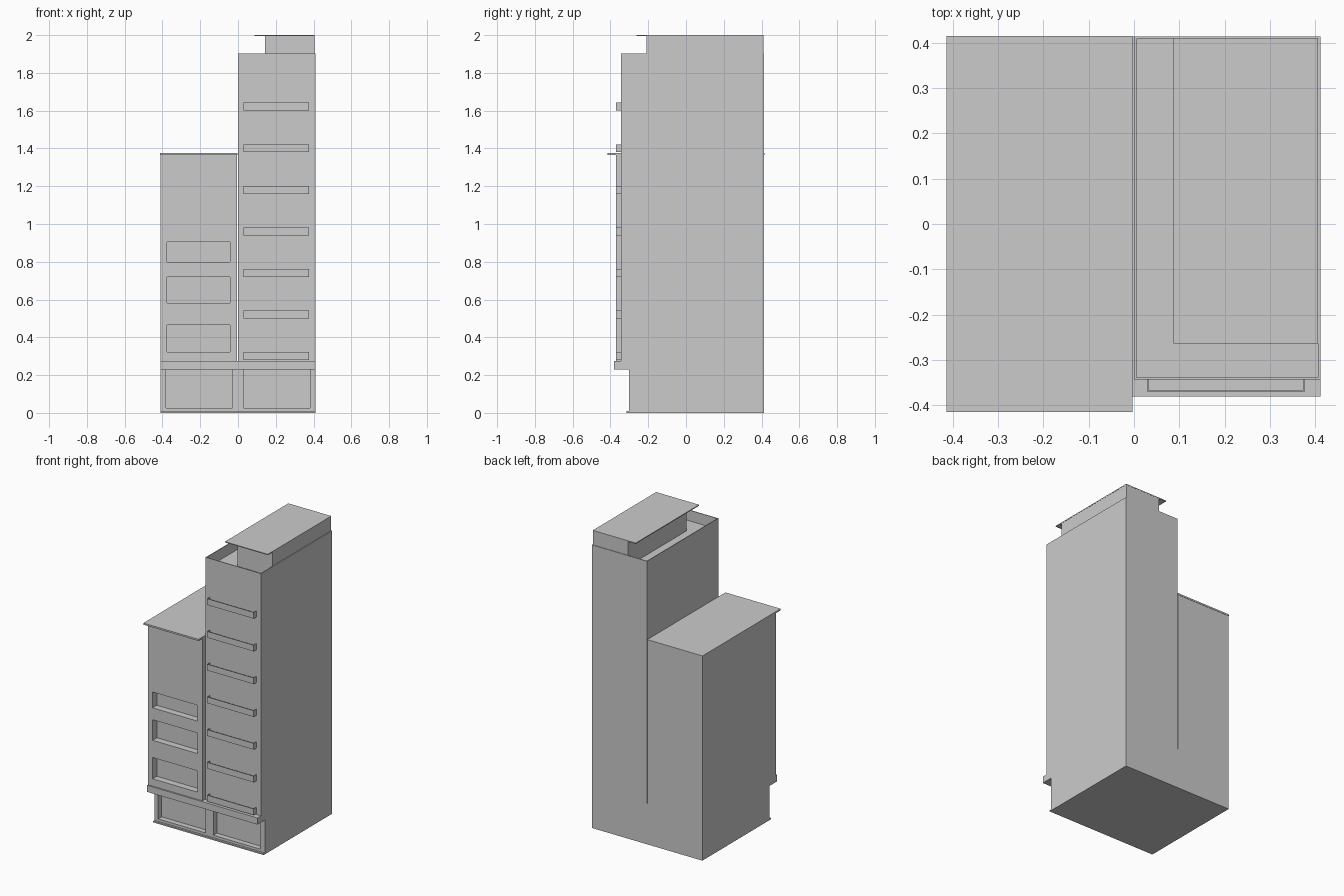
import bpy
import bmesh
from mathutils import Vector

if "Cube" in bpy.data.objects:
    bpy.data.objects.remove(bpy.data.objects["Cube"])


def box(name, x, y, z):
    """Axis-aligned box from (min, max) ranges."""
    bm = bmesh.new()
    bmesh.ops.create_cube(bm, size=1)
    for v in bm.verts:
        v.co = Vector([r[0] if c < 0 else r[1] for c, r in zip(v.co, (x, y, z))])
    me = bpy.data.meshes.new(name)
    bm.to_mesh(me)
    bm.free()
    ob = bpy.data.objects.new(name, me)
    bpy.context.collection.objects.link(ob)
    return ob


def cut(target, name, x, y, z):
    """Carve a box-shaped recess out of the target."""
    c = box(name, x, y, z)
    c.hide_render = True
    c.hide_viewport = True
    c.display_type = 'WIRE'
    m = target.modifiers.new(name, 'BOOLEAN')
    m.operation = 'DIFFERENCE'
    m.solver = 'EXACT'
    m.object = c


W = 0.411    # half width
B = 0.413    # back face

# Ground floor with two recessed shop fronts
ground = box("ground_floor", (-W, W), (-0.302, B), (0, 0.23))
for i, x in enumerate(((-0.382, -0.03), (0.028, 0.38))):
    cut(ground, f"shopfront_cutter_{i}", x, (-0.4, -0.265), (0.026, 0.2285))
box("doorstep", (-W, W), (-0.315, -0.30), (0, 0.009))

# Canopy ledge above the shops
box("canopy_ledge", (-W, W), (-0.38, B), (0.23, 0.274))

# Low wing with three recessed windows and an overhanging roof
wing = box("low_wing", (-W, -0.004), (-0.37, B), (0.274, 1.366))
for i, z in enumerate(((0.323, 0.466), (0.582, 0.72), (0.80, 0.906))):
    cut(wing, f"window_cutter_{i}", (-0.376, -0.042), (-0.5, -0.325), z)
box("wing_roof", (-0.413, -0.003), (-0.415, 0.415), (1.366, 1.377))

# Tall tower with a sunken roof deck behind a thin parapet
tower = box("tower", (0, W), (-0.343, B), (0.274, 1.902))
cut(tower, "roof_deck_cutter", (0.005, W - 0.005), (-0.338, B - 0.005), (1.83, 2.1))

# Penthouse and its flat roof
box("penthouse", (0.143, 0.405), (-0.21, 0.409), (1.83, 1.996))
box("penthouse_roof", (0.087, 0.406), (-0.263, 0.41), (1.994, 2.0))

# Open-topped balconies up the tower front
for i in range(7):
    top = 0.322 + 0.22 * i
    bal = box(f"balcony_{i}", (0.03, 0.376), (-0.37, -0.342), (top - 0.042, top))
    cut(bal, f"balcony_cutter_{i}", (0.033, 0.373), (-0.367, -0.3), (top - 0.039, top + 0.1))
